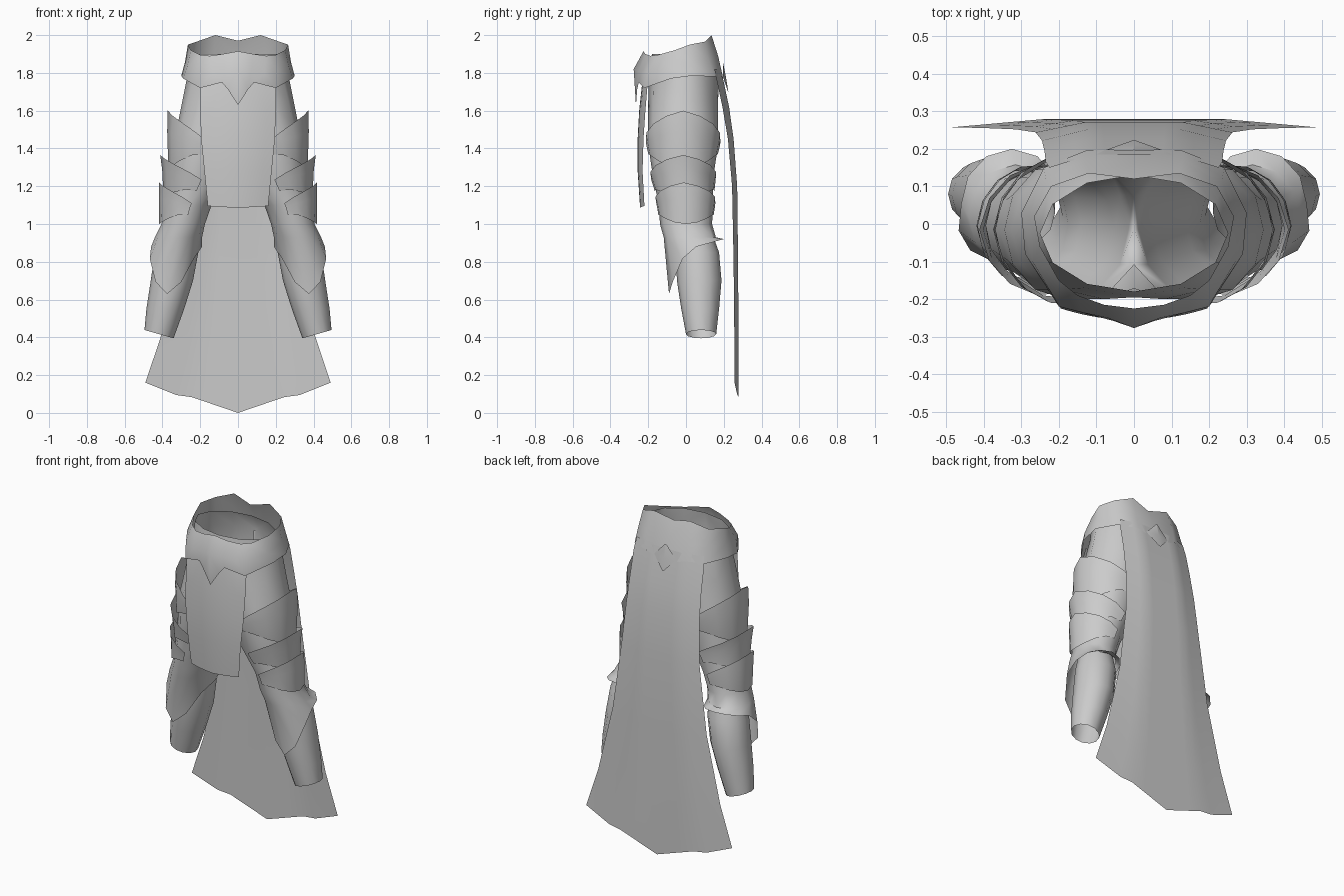
import bpy, bmesh, math

if "Cube" in bpy.data.objects:
    bpy.data.objects.remove(bpy.data.objects["Cube"])

grey = bpy.data.materials.new("plain_grey")
grey.diffuse_color = (0.6, 0.6, 0.6, 1)
grey.use_nodes = True
grey.node_tree.nodes["Principled BSDF"].inputs["Base Color"].default_value = grey.diffuse_color


def sheet(name, rows, closed=False, sharp=50):
    """Loft rows of points (top to bottom) into a skin, mirrored across x = 0."""
    bm = bmesh.new()
    grid = [[bm.verts.new(p) for p in row] for row in rows]
    n = len(rows[0])
    for a, b in zip(grid, grid[1:]):
        for i in range(n if closed else n - 1):
            j = (i + 1) % n
            quad = (a[i], b[i], b[j], a[j])
            if any(v.co.x > 1e-4 for v in quad):  # leave the centre plane open
                bm.faces.new(quad)
    bmesh.ops.delete(bm, geom=[v for v in bm.verts if not v.link_faces], context='VERTS')
    for f in bm.faces:
        f.smooth = True
    mesh = bpy.data.meshes.new(name)
    bm.to_mesh(mesh)
    bm.free()
    mesh.set_sharp_from_angle(angle=math.radians(sharp))
    mesh.materials.append(grey)
    ob = bpy.data.objects.new(name, mesh)
    bpy.context.collection.objects.link(ob)
    mod = ob.modifiers.new("mirror", 'MIRROR')
    mod.merge_threshold = 0.0005
    return ob


def ring(z, cx, cy, rx, ry, zf=None, shift=0, n=12):
    """Leg cross-section, cut off at the centre plane."""
    pts = []
    for k in range(n):
        c, s = math.cos(2 * math.pi * k / n), math.sin(2 * math.pi * k / n)
        x = max(0, cx + rx * c + shift * max(0, -s))
        pts.append((x, cy + ry * s, z + (zf(c, s) if zf else 0)))
    return pts


# trousers: z, centre x, centre y, radius x, radius y
LEG = [(1.90, 0, -.025, .25, .155), (1.80, 0, -.01, .265, .185),
       (1.65, .08, -.015, .215, .185), (1.50, .15, -.015, .175, .185),
       (1.42, .18, -.015, .165, .185), (1.25, .205, -.015, .155, .16),
       (1.10, .265, 0, .125, .143), (1.00, .29, 0, .115, .138),
       (0.93, .315, .02, .125, .138)]


def leg_at(z):
    for a, b in zip(LEG, LEG[1:]):
        if b[0] <= z <= a[0]:
            t = (a[0] - z) / (a[0] - b[0])
            return [p + (q - p) * t for p, q in zip(a[1:], b[1:])]
    return LEG[-1][1:]


# trousers end in a flared knee cuff, pointed at the front
cuff_drop = lambda c, s: -.25 * max(0, -s) ** 2 + .04 * max(0, s)
sheet("trousers", [ring(*r) for r in LEG]
      + [ring(.88, .325, .055, .135, .145, cuff_drop, .05)], True)

# shin guards, slanted at the open ankle
sheet("shin_guard", [ring(1.0, .30, .03, .09, .09), ring(.85, .325, .06, .115, .115),
                     ring(.70, .35, .07, .112, .118), ring(.55, .385, .075, .1, .1),
                     ring(.417, .418, .08, .077, .08, lambda c, s: .022 * c)], True)


def thigh_plate(name, tip, low, flare, drop):
    """Arched plate round the outside of the thigh with a flared top edge."""
    rows = []
    for t in (0, .35, 1):
        row = []
        for k in range(-4, 5):
            u = abs(k) / 4
            a = math.radians(24 * k)
            top = tip - drop * u ** 1.3
            bottom = low + (top - .06 - low) * u ** 2
            z = top + (bottom - top) * t
            cx, cy, rx, ry = leg_at(z)
            off = .012 + flare * (1 - u) * (1 - t) + .01 * (1 - t)
            row.append((cx + (rx + off) * math.cos(a), cy + (ry + off * .6) * math.sin(a), z))
        rows.append(row)
    sheet(name, rows)


thigh_plate("upper_thigh_plate", 1.60, 1.29, .045, .17)
thigh_plate("middle_thigh_plate", 1.365, 1.14, .04, .13)
thigh_plate("lower_thigh_plate", 1.22, 1.00, .03, .11)

# belt: top, middle and bottom edges, front centre round to back centre
sheet("belt", [
    [(0, -.225, 1.915), (.08, -.215, 1.90), (.15, -.19, 1.89), (.20, -.15, 1.895),
     (.25, -.06, 1.92), (.265, .02, 1.95), (.22, .10, 1.965), (.12, .135, 2.0), (0, .12, 1.97)],
    [(0, -.277, 1.82), (.07, -.25, 1.81), (.14, -.235, 1.80), (.21, -.20, 1.81),
     (.27, -.10, 1.83), (.28, .02, 1.86), (.235, .12, 1.87), (.13, .17, 1.89), (0, .165, 1.88)],
    [(0, -.265, 1.63), (.055, -.258, 1.715), (.085, -.25, 1.75), (.20, -.22, 1.72),
     (.29, -.08, 1.77), (.30, .03, 1.785), (.24, .15, 1.78), (.13, .195, 1.78), (0, .2, 1.74)]])

# small pointed knot on the back of the belt
sheet("back_knot", [[(.005, .195, 1.85), (0, .197, 1.85)],
                    [(.075, .197, 1.775), (0, .212, 1.775)],
                    [(.005, .222, 1.70), (0, .224, 1.70)]])

# front cloth: z, half width, centre y, edge y
FRONT = [(1.80, .19, -.225, -.185), (1.72, .20, -.235, -.205), (1.60, .20, -.248, -.215),
         (1.45, .195, -.256, -.225), (1.28, .178, -.256, -.23), (1.095, .16, -.243, -.22)]
sheet("front_cloth", [[(w * k / 4, yc + (ye - yc) * (k / 4) ** 2,
                        z - (.01 * (1 - k / 4) if z < 1.1 else 0)) for k in range(5)]
                      for z, w, yc, ye in FRONT])

# long back cloth: z at the edge, half width, y, edge setback
BACK = [(1.82, .225, .185, .035), (1.75, .235, .20, .035), (1.62, .238, .228, .035),
        (1.45, .245, .252, .03), (1.2, .262, .271, .027), (.8, .315, .276, .024),
        (.4, .41, .278, .022), (.16, .49, .279, .022)]
rows = []
for z, w, y, back in BACK:
    row = []
    for k in range(6, -1, -1):
        t = k / 6
        sag = (.16 if t <= 0 else .16 - .126 * t / .55 * .73 if t < .55 else .068 * (1 - t) / .45 * 1.3)
        sag *= max(0, (1.2 - z) / 1.04)
        row.append((w * t, y - back * max(0, (t - .5) / .5), z - sag))
    rows.append(row)
sheet("back_cloth", rows)
